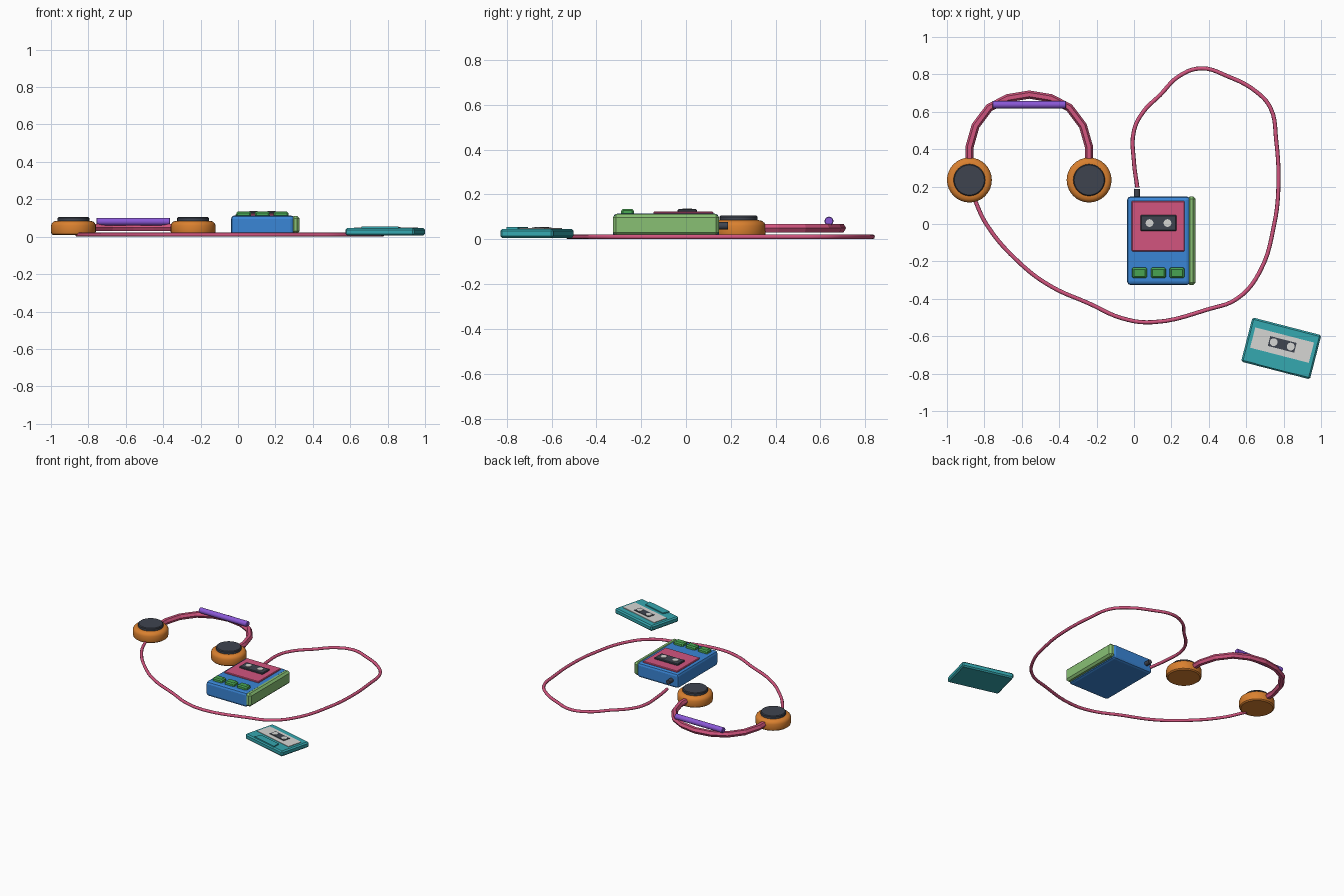
import bpy, bmesh, math
from mathutils import Matrix, Vector

if "Cube" in bpy.data.objects:
    bpy.data.objects.remove(bpy.data.objects["Cube"])


def material(name, code):
    rgb = [int(code[i:i + 2], 16) / 255 for i in (0, 2, 4)]
    col = [c / 12.92 if c < 0.04 else ((c + 0.055) / 1.055) ** 2.4 for c in rgb] + [1]
    m = bpy.data.materials.new(name)
    m.use_nodes = True
    m.diffuse_color = col
    m.node_tree.nodes["Principled BSDF"].inputs["Base Color"].default_value = col
    return m


BLUE = material("blue", "3a86d6")
PINK = material("pink", "d2557f")
ORANGE = material("orange", "d9802f")
DARK = material("charcoal", "3f444f")
PURPLE = material("purple", "8a58d6")
GREEN = material("green", "48a452")
LIME = material("light green", "88c074")
TEAL = material("teal", "35a8b0")
WHITE = material("pale grey", "d6d6d4")


def add(name, bm, mat, smooth=False):
    bmesh.ops.recalc_face_normals(bm, faces=bm.faces)
    me = bpy.data.meshes.new(name)
    bm.to_mesh(me)
    bm.free()
    me.materials.append(mat)
    ob = bpy.data.objects.new(name, me)
    bpy.context.collection.objects.link(ob)
    if smooth:
        bpy.ops.object.select_all(action='DESELECT')
        ob.select_set(True)
        bpy.context.view_layer.objects.active = ob
        bpy.ops.object.shade_smooth_by_angle(angle=math.radians(35))
    return ob


def box(name, x, y, z, mat, bevel=0, segments=2, frame=Matrix(), taper=1):
    """Box from (min, max) pairs; taper scales the top face."""
    bm = bmesh.new()
    bmesh.ops.create_cube(bm, size=1)
    for v in bm.verts:
        if v.co.z > 0:
            v.co.x *= taper
            v.co.y *= taper
        v.co = [(a + b) / 2 + c * (b - a) for (a, b), c in zip((x, y, z), v.co)]
    if bevel:
        bmesh.ops.bevel(bm, geom=bm.edges[:], offset=bevel, segments=segments,
                        profile=0.5, affect='EDGES')
    bm.transform(frame)
    return add(name, bm, mat)


def lathe(name, profile, mat, frame, steps=32):
    """Solid turned about its own z axis from (radius, height) points."""
    bm = bmesh.new()
    vs = [bm.verts.new((r, 0, h)) for r, h in profile]
    es = [bm.edges.new(p) for p in zip(vs, vs[1:])]
    bmesh.ops.spin(bm, geom=vs + es, axis=(0, 0, 1), cent=(0, 0, 0),
                   angle=math.tau, steps=steps, use_duplicate=False)
    bmesh.ops.remove_doubles(bm, verts=bm.verts[:], dist=0.0001)
    bm.transform(frame)
    return add(name, bm, mat, smooth=True)


def disc(name, r, h, mat, frame, steps=16):
    return lathe(name, [(0, 0), (r, 0), (r, h), (0, h)], mat, frame, steps)


def tube(name, points, z, radius, sides, mat, curved=False):
    cu = bpy.data.curves.new(name, 'CURVE')
    cu.dimensions = '3D'
    cu.bevel_depth = radius
    cu.bevel_resolution = sides // 2 - 2
    cu.resolution_u = 5
    cu.use_fill_caps = True
    s = cu.splines.new('BEZIER' if curved else 'POLY')
    pts = s.bezier_points if curved else s.points
    pts.add(len(points) - 1)
    for p, (x, y) in zip(pts, points):
        if curved:
            p.co = (x, y, z)
            p.handle_left_type = p.handle_right_type = 'AUTO'
        else:
            p.co = (x, y, z, 1)
    s.use_smooth = curved
    cu.materials.append(mat)
    ob = bpy.data.objects.new(name, cu)
    bpy.context.collection.objects.link(ob)
    return ob


# Headphones: cups with cushions on either side of a faceted band
MID = -0.56
for side, sign in (("left", 1), ("right", -1)):
    at = Matrix.Translation((MID + sign * 0.32, 0.235, 0))
    lathe(side + "_ear_cup", [(0, .008), (.108, .008), (.117, .015), (.12, .027), (.12, .06),
          (.115, .073), (.104, .082), (.09, .085), (0, .085)], ORANGE, at)
    lathe(side + "_ear_cushion", [(0, .08), (.085, .08), (.085, .1), (.08, .105), (0, .105)],
          DARK, at)
half = [(.32, .33), (.32, .41), (.287, .525), (.214, .622), (.115, .673)]
band = [(MID - x, y) for x, y in half] + [(MID, .692)]
band += [(MID + x, y) for x, y in reversed(half)]
tube("headband", band, 0.05, 0.022, 6, PINK)
lathe("headband_pad", [(0, -.197), (.017, -.197), (.02, -.193), (.02, .193), (.017, .197),
      (0, .197)], PURPLE,
      Matrix.Translation((MID, .638, .081)) @ Matrix.Rotation(math.pi / 2, 4, 'Y'), 16)

# Player body with side strip
box("player_body", (-.037, .3), (-.326, .147), (.006, .114), BLUE, .018)
box("player_side_strip", (.285, .33), (-.326, .147), (.016, .112), LIME, .014, 1)

# Player door, window and reels
box("player_door", (-.013, .27), (-.146, .122), (.1, .123), PINK, .004, 1)
box("player_window", (.035, .227), (-.037, .048), (.115, .134), DARK, .004, 1)
for i, x in enumerate((.083, .179)):
    disc(f"player_reel_{i + 1}", .021, .008, WHITE, Matrix.Translation((x, .005, .13)))

# Player buttons
for i in range(3):
    x = .03 + .1 * i
    box(f"player_button_{i + 1}", (x - .042, x + .042), (-.291, -.231), (.1, .136),
        GREEN, .008, 1, taper=.9)

# Plug and cable
disc("plug", .016, .06, DARK,
     Matrix.Translation((.016, .187, .06)) @ Matrix.Rotation(math.pi / 2, 4, 'X'))
cable = [(.018, .195), (0, .33), (0, .5), (.05, .6), (.14, .69), (.24, .79), (.36, .832),
         (.5, .79), (.65, .71), (.73, .62), (.76, .45), (.772, .2), (.75, 0), (.67, -.26),
         (.55, -.4), (.4, -.455), (.1, -.525), (-.06, -.505), (-.24, -.425),
         (-.45, -.33), (-.62, -.2), (-.79, 0), (-.86, .15)]
tube("cable", cable, 0.011, 0.011, 8, PINK, curved=True)

# Loose cassette lying at an angle
lay = Matrix.Translation((.787, -.665, 0)) @ Matrix.Rotation(math.radians(-14.5), 4, 'Z')
box("cassette_shell", (-.19, .19), (-.122, .122), (.006, .046), TEAL, .009, 1, lay)
box("cassette_label", (-.162, .162), (-.038, .074), (.04, .05), WHITE, 0, 1, lay)
box("cassette_window", (-.073, .073), (-.005, .049), (.045, .053), DARK, 0, 1, lay)
for i, x in enumerate((-.047, .047)):
    disc(f"cassette_reel_{i + 1}", .021, .005, WHITE, lay @ Matrix.Translation((x, .022, .05)))

# Raised trapezoid on the cassette's lower edge
bm = bmesh.new()
base = [bm.verts.new((x, y, .04)) for x, y in
        ((-.102, -.115), (.102, -.115), (.09, -.065), (-.09, -.065))]
top = bmesh.ops.extrude_face_region(bm, geom=[bm.faces.new(base)])["geom"]
bmesh.ops.translate(bm, vec=Vector((0, 0, .014)),
                    verts=[g for g in top if isinstance(g, bmesh.types.BMVert)])
bm.transform(lay)
add("cassette_head_ridge", bm, TEAL)
